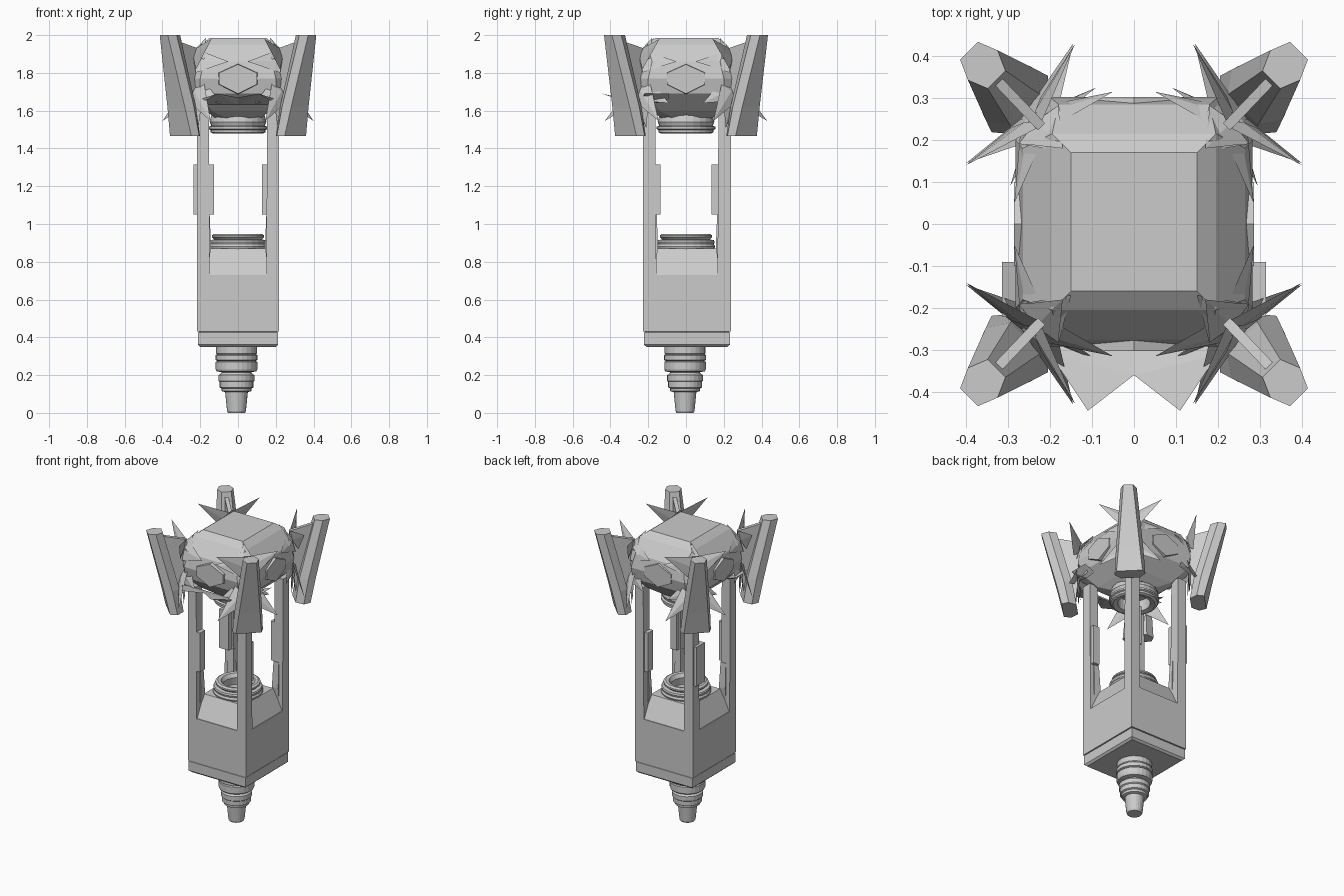
import bpy, bmesh
from math import sin, cos, pi
from mathutils import Vector

if "Cube" in bpy.data.objects:
    bpy.data.objects.remove(bpy.data.objects["Cube"])

CORNERS = [(sx, sy) for sx in (-1, 1) for sy in (-1, 1)]


def finish(bm, name):
    bmesh.ops.recalc_face_normals(bm, faces=bm.faces)
    me = bpy.data.meshes.new(name)
    bm.to_mesh(me)
    bm.free()
    ob = bpy.data.objects.new(name, me)
    bpy.context.collection.objects.link(ob)
    return ob


def loft(name, rings, closed=False):
    """Skin a list of equal-length point rings; cap the ends unless closed."""
    bm = bmesh.new()
    vs = [[bm.verts.new(p) for p in r] for r in rings]
    n = len(vs[0])
    pairs = list(zip(vs, vs[1:])) + ([(vs[-1], vs[0])] if closed else [])
    for a, b in pairs:
        for i in range(n):
            bm.faces.new((a[i], a[(i + 1) % n], b[(i + 1) % n], b[i]))
    if not closed:
        bm.faces.new(vs[0])
        bm.faces.new(vs[-1])
    return finish(bm, name)


def rect(x0, x1, y0, y1, z):
    return [(x0, y0, z), (x1, y0, z), (x1, y1, z), (x0, y1, z)]


def square(h, z, extra=.015):
    return rect(-h, h, .005 - h - extra, .005 + h + extra, z)


def lathe(name, profile, cx=0, cy=0, n=24, closed=False):
    return loft(name, [[(cx + r * cos(2 * pi * i / n), cy + r * sin(2 * pi * i / n), z)
                        for i in range(n)] for r, z in profile], closed)


def hull(name, pts):
    bm = bmesh.new()
    for p in pts:
        bm.verts.new(p)
    bmesh.ops.convex_hull(bm, input=bm.verts)
    bmesh.ops.dissolve_limit(bm, angle_limit=0.02, verts=bm.verts, edges=bm.edges)
    return finish(bm, name)


# Stepped, ridged plug underneath
lathe("bottom_plug", [(.045, 0), (.05, .01), (.06, .11), (.078, .115), (.08, .13), (.09, .135),
                      (.09, .165), (.096, .17), (.096, .2), (.085, .205), (.078, .215),
                      (.105, .22), (.11, .23), (.11, .27), (.1, .275), (.112, .28),
                      (.112, .305), (.104, .31), (.108, .315), (.108, .36)], -.008, -.005)

# Base plate, box, and sloping shoulder between the posts
loft("base_plate", [square(.2, .35), square(.213, .362), square(.213, .425), square(.206, .43)])
loft("lower_box", [square(.217, .43), square(.217, .73)])
loft("box_shoulder", [square(.212, .72), square(.212, .73), square(.15, .87, .005)])

# Collar rings, below and above the open window
lathe("lower_collar", [(.15, .865), (.155, .88), (.148, .893), (.152, .905), (.148, .915),
                       (.125, .918), (.138, .93), (.138, .94), (.125, .948), (.105, .945),
                       (.09, .92), (.1, .865)], closed=True)
lathe("upper_collar", [(.13, 1.478), (.145, 1.485), (.145, 1.498), (.155, 1.503), (.155, 1.515),
                       (.142, 1.52), (.15, 1.54), (.13, 1.62), (.1, 1.56), (.1, 1.485)], closed=True)

# Corner posts with tapered gussets and sleeves
for sx, sy in CORNERS:
    def post_ring(inner, z):
        return rect(sx * inner, sx * .217, .005 + sy * (inner + .012), .005 + sy * .232, z)
    loft("corner_post", [post_ring(.15, .72), post_ring(.152, 1.1), post_ring(.155, 1.62)])
    loft("post_gusset", [rect(sx * a, sx * .19, .005 + sy * (a + .01), sy * .19, z)
                         for a, z in ((.16, .74), (.143, .88), (.15, 1.05))])
    x0, y0 = (.127, .17) if sx == sy else (.165, .135)
    x1 = .235 if (sx, sy) == (-1, 1) else .21
    loft("post_sleeve", [rect(sx * x0, sx * x1, sy * y0, sy * .225, z) for z in (1.05, 1.315)])

# Faceted head: levels are (side reach, corner cut position, height)
head_pts = []
for reach, cut, z in ((.15, .15, 1.985), (.195, .195, 1.95), (.265, .18, 1.86), (.282, .2, 1.77),
                      (.265, .2, 1.69), (.17, .14, 1.6), (.12, .06, 1.56)):
    for sx, sy in CORNERS:
        head_pts += [(sx * reach, sy * cut, z), (sx * cut, sy * (reach + .015) + .005, z)]
hull("faceted_head", head_pts)

# Hexagonal side panels
for k in range(4):
    a = k * pi / 2
    d, s = Vector((cos(a), sin(a), 0)), Vector((-sin(a), cos(a), 0))
    r = .28 if k % 2 == 0 else .297
    loft("side_panel", [[d * q + s * u * f + Vector((0, 0, 1.77 + w * f)) for u, w in
                         ((-.1, -.03), (0, -.08), (.1, -.03), (.1, .03), (0, .075), (-.1, .03))]
                        for q, f in ((r - .06, 1.1), (r + .006, 1))])

# Tilted corner fins: narrow and outward at the top, wide at the bottom
for sx, sy in CORNERS:
    d, s = Vector((sx, sy * 1.05, 0)).normalized(), Vector((-sy, sx, 0)).normalized()

    def fin_ring(ri, ro, wi, wo, z):
        m = (ri + ro) / 2
        return [d * r + s * w + Vector((0, 0, z)) for r, w in
                ((ri, -wi * .6), (m, -wi), (ro, -wo), (ro, wo), (m, wi), (ri, wi * .6))]
    loft("corner_fin", [fin_ring(.35, .44, .095, .08, 1.465), fin_ring(.375, .475, .085, .065, 1.62),
                        fin_ring(.475, .57, .05, .03, 2.0)])
    # thin web joining the fin to the head
    loft("fin_web", [[d * r + s * w + Vector((0, 0, z)) for r, z in
                      ((.36, 1.5), (.42, 1.6), (.52, 1.98), (.32, 1.93))] for w in (-.012, .012)])


def blade(bm, root, tip, width):
    """Thin pointed leaf with a raised spine."""
    root, tip = Vector(root), Vector(tip)
    ax = (tip - root).normalized()
    out = Vector((root.x, root.y, .15)).normalized()
    side = ax.cross(out).normalized()
    up = side.cross(ax).normalized()
    mid = root + (tip - root) * .12
    a, b = bm.verts.new(root), bm.verts.new(tip)
    ring = [bm.verts.new(p) for p in (mid + side * width, mid + up * .012,
                                      mid - side * width, mid - up * .004)]
    for i in range(4):
        bm.faces.new((a, ring[i], ring[(i + 1) % 4]))
        bm.faces.new((b, ring[(i + 1) % 4], ring[i]))


# Star-shaped leaf clusters on every head corner (each tip is also swapped over the diagonal)
HIGH = [(.40, .14, 1.98), (.285, .05, 1.86), (.15, .17, 1.985)]
LOW = [(.40, .145, 1.545), (.295, .09, 1.64), (.25, .21, 1.51)]
for sx, sy in CORNERS:
    bm = bmesh.new()
    for root, tips in (((.235, .245, 1.86), HIGH), ((.235, .245, 1.72), LOW)):
        for x, y, z in tips:
            for tx, ty in ((x, y), (y, x + .03)):
                blade(bm, (sx * root[0], sy * root[1], root[2]), (sx * tx, sy * ty, z), .065)
    finish(bm, "corner_leaves")

# Pointed skirt on the front, with small side barbs
for s in (-1, 1):
    hull("front_skirt", [(s * x, y, z) for x, y, z in
                         ((0, -.27, 1.64), (.22, -.27, 1.64), (.11, -.445, 1.69), (0, -.36, 1.67),
                          (.2, -.31, 1.66), (0, -.27, 1.63), (.22, -.27, 1.63))])
    hull("side_barb", [(s * x, y, z) for x, y, z in
                       ((.24, -.09, 1.66), (.24, -.23, 1.66), (.315, -.09, 1.69),
                        (.315, -.22, 1.69), (.25, -.15, 1.64))])
